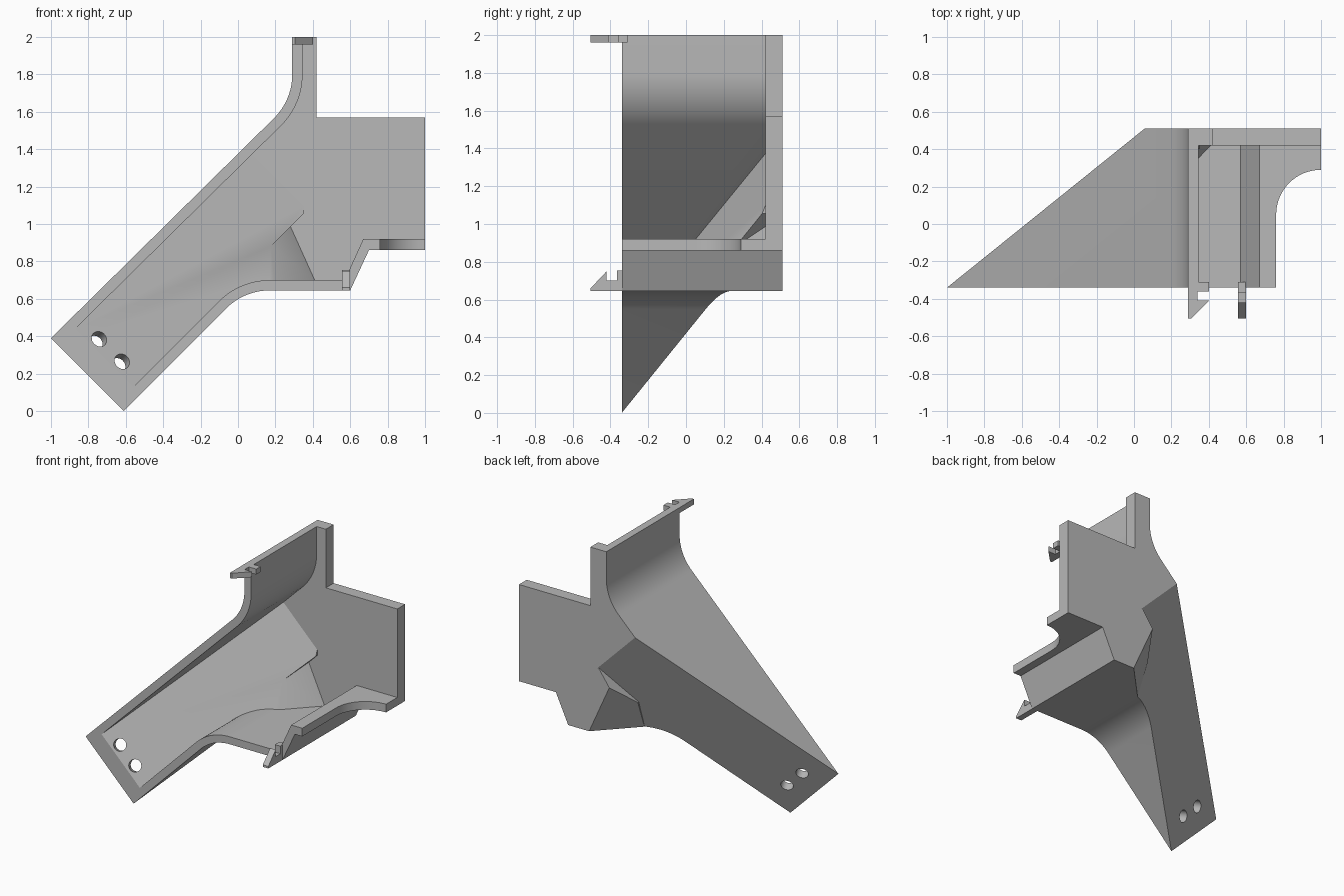
import bpy, bmesh, math
from mathutils import Vector

if "Cube" in bpy.data.objects:
    bpy.data.objects.remove(bpy.data.objects["Cube"], do_unlink=True)

grey = bpy.data.materials.new("grey_plastic")
grey.use_nodes = True
COLOR = (0.48, 0.48, 0.48, 1)
grey.diffuse_color = COLOR
grey.node_tree.nodes["Principled BSDF"].inputs["Base Color"].default_value = COLOR

FRONT, BACK, BACK_IN = -0.34, 0.51, 0.42


def arc(cx, cy, r, a0, a1, n=16):
    """Points on an arc, angles in degrees."""
    angles = [math.radians(a0 + (a1 - a0) * i / n) for i in range(n + 1)]
    return [(cx + r * math.cos(a), cy + r * math.sin(a)) for a in angles]


def prism(name, pts, axis, lo, hi, plane=None):
    """Extrude a 2D outline along an axis, optionally trimmed by (point, normal)."""
    place = {"x": lambda u, v, d: (d, u, v),
             "y": lambda u, v, d: (u, d, v),
             "z": lambda u, v, d: (u, v, d)}[axis]
    bm = bmesh.new()
    base = bm.faces.new([bm.verts.new(place(u, v, lo)) for u, v in pts])
    new = bmesh.ops.extrude_face_region(bm, geom=[base])["geom"]
    verts = [g for g in new if isinstance(g, bmesh.types.BMVert)]
    bmesh.ops.translate(bm, verts=verts, vec=place(0, 0, hi - lo))
    if plane:
        geom = bm.verts[:] + bm.edges[:] + bm.faces[:]
        bmesh.ops.bisect_plane(bm, geom=geom, plane_co=plane[0],
                               plane_no=plane[1], clear_outer=True)
        bmesh.ops.holes_fill(bm, edges=[e for e in bm.edges if e.is_boundary])
    bmesh.ops.recalc_face_normals(bm, faces=bm.faces[:])
    mesh = bpy.data.meshes.new(name)
    bm.to_mesh(mesh)
    bm.free()
    mesh.materials.append(grey)
    ob = bpy.data.objects.new(name, mesh)
    bpy.context.collection.objects.link(ob)
    return ob


def combine(target, tool, operation):
    """Apply a boolean and remove the tool."""
    mod = target.modifiers.new(operation, "BOOLEAN")
    mod.operation, mod.solver, mod.object = operation, "EXACT", tool
    bpy.context.view_layer.objects.active = target
    bpy.ops.object.modifier_apply(modifier=mod.name)
    bpy.data.objects.remove(tool, do_unlink=True)


# Sloping floor of the chute and the oblique side of the lower pocket
slope = Vector((-0.405, 1, -0.405)).normalized()
side = Vector((-1.04, 1, -0.47)).normalized()

# Outer body: full outline trimmed by the sloping floor
outline = ([(-1.1, 0.291), (-0.71, -0.1)] + arc(0.17, 0.315, 0.33, 135, 90)
           + [(0.6, 0.645), (0.7, 0.86), (1, 0.86), (1, 1.57), (0.42, 1.57), (0.42, 2), (0.29, 2)]
           + arc(-0.04, 1.8, 0.33, 0, -45))
body = prism("chute_body", outline, "y", FRONT, BACK,
             (Vector((-1, FRONT, 0.39)), slope))

# Outer pocket that bulges out under the slope
pocket = [(0.17, 0.645), (0.6, 0.645), (0.7, 0.86), (0.8, 0.86),
          (0.8, 1.125), (0.35, 1.125), (0.16, 0.86)]
combine(body, prism("pocket", pocket, "y", FRONT, BACK,
                    (Vector((0.43, BACK, 0.645)), side)), "UNION")

# Hollow, open to the front, the top and one side
hollow = ([(-1.1, 0.213), (-0.702, -0.013)] + arc(0.17, 0.315, 0.385, 135, 90)
          + [(0.57, 0.7), (0.67, 0.92), (1.2, 0.92), (1.2, 2.2), (0.345, 2.2)]
          + arc(-0.04, 1.8, 0.385, 0, -45))
combine(body, prism("hollow", hollow, "y", -0.5, BACK_IN,
                    (Vector((-0.91, FRONT, 0.48)), slope)), "DIFFERENCE")
pocket_in = [(0.17, 0.7), (0.57, 0.7), (0.67, 0.92), (0.8, 0.92), (0.8, 1.13),
             (0.35, 1.13), (0.35, 1.055), (0.155, 0.86)]
combine(body, prism("pocket_hollow", pocket_in, "y", -0.5, BACK_IN,
                    (Vector((0.41, BACK_IN, 0.7)), side)), "DIFFERENCE")

# Rounded cut-out in the side shelf
notch = [(0.76, -0.5)] + arc(1, 0.05, 0.24, 180, 90) + [(1.2, 0.29), (1.2, -0.5)]
combine(body, prism("shelf_notch", notch, "z", 0.8, 0.97), "DIFFERENCE")

# Two screw holes square to the sloping floor
for x, z in ((-0.742, 0.385), (-0.62, 0.265)):
    t = (x + z + 0.61) / 2
    hole = prism("screw_hole", arc(0, 0, 0.043, 0, 345, 23), "z", -0.12, 0.12)
    hole.rotation_euler = slope.to_track_quat("Z", "Y").to_euler()
    hole.location = (x, FRONT + 0.81 * (t - 0.09), z)
    bpy.context.view_layer.update()
    combine(body, hole, "DIFFERENCE")

# Snap hooks on the front rim
top_hook = [(0.29, -0.31), (0.29, -0.505), (0.305, -0.505), (0.4, -0.41), (0.34, -0.41),
            (0.34, -0.36), (0.4, -0.36), (0.4, -0.31)]
prism("top_hook", top_hook, "z", 1.96, 2)
low_hook = [(-0.31, 0.645), (-0.505, 0.645), (-0.505, 0.66), (-0.42, 0.75), (-0.42, 0.7),
            (-0.365, 0.7), (-0.365, 0.755), (-0.31, 0.755)]
prism("lower_hook", low_hook, "x", 0.555, 0.6)

# Smooth the curved walls, keep edges crisp
bpy.ops.object.select_all(action="DESELECT")
body.select_set(True)
bpy.context.view_layer.objects.active = body
bpy.ops.object.shade_smooth_by_angle(angle=math.radians(25))
